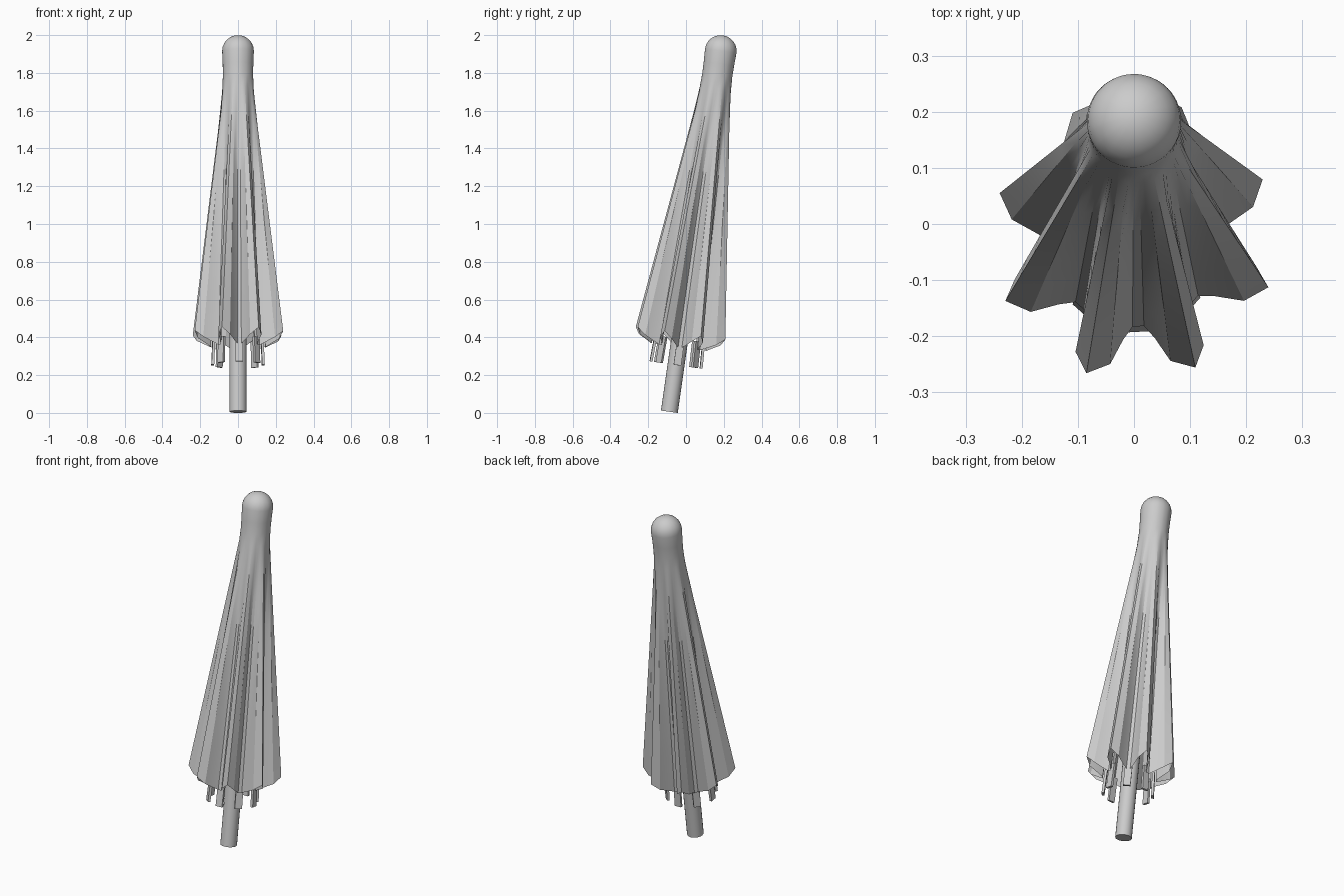
import bpy, bmesh
from math import sin, cos, pi, radians
from mathutils import Matrix, Vector

if "Cube" in bpy.data.objects:
    bpy.data.objects.remove(bpy.data.objects["Cube"])

TILT = Matrix.Translation((0, -0.088, 0.006)) @ Matrix.Rotation(radians(-8.1), 4, 'X')
RIBS, FIRST = 8, radians(25.5)


def finish(name, bm, angle=30):
    bmesh.ops.recalc_face_normals(bm, faces=bm.faces)
    me = bpy.data.meshes.new(name)
    bm.to_mesh(me)
    bm.free()
    me.transform(TILT)
    ob = bpy.data.objects.new(name, me)
    bpy.context.collection.objects.link(ob)
    bpy.ops.object.select_all(action='DESELECT')
    ob.select_set(True)
    bpy.context.view_layer.objects.active = ob
    bpy.ops.object.shade_smooth_by_angle(angle=radians(angle))
    return ob


def polar(a, r, t):
    return Vector((r * cos(a), r * sin(a), t))


# Pleated canopy: each column runs from the scalloped hem to the round neck and cap
half = [(0, .254, .42), (8.5, .222, .385), (13, .172, .36), (18.5, .145, .345)]
pleat = [(-a, r, t) for a, r, t in reversed(half[1:])] + half
neck = [(1.80, .080), (1.86, .081), (1.93, .084)]
dome = [(1.93 + .083 * sin(k * pi / 12), .084 * cos(k * pi / 12)) for k in range(1, 6)]
bm = bmesh.new()
columns = []
for i in range(RIBS):
    for a, r, t in pleat:
        ang = FIRST + i * 2 * pi / RIBS + radians(a)
        pts = []
        for k in range(7):
            s = k / 6
            pts.append(polar(ang, r + (.083 - r) * s, t + (1.73 - t) * s))
        pts += [polar(ang, rr, tt) for tt, rr in neck + dome]
        columns.append([bm.verts.new(p) for p in pts])
apex = bm.verts.new((0, 0, 2.013))
for c, d in zip(columns, columns[1:] + columns[:1]):
    for k in range(len(c) - 1):
        bm.faces.new((c[k], d[k], d[k + 1], c[k + 1]))
    bm.faces.new((c[-1], d[-1], apex))
finish("canopy", bm, 28)

# Pole
bm = bmesh.new()
bmesh.ops.create_cone(bm, cap_ends=True, segments=20, radius1=.045, radius2=.045, depth=1.8,
                      matrix=Matrix.Translation((0, 0, .9)))
finish("pole", bm)

# Rib ends hanging out below the valleys of the pleats
bm = bmesh.new()
for i in range(RIBS):
    a = FIRST + (i + .5) * 2 * pi / RIBS
    m = (Matrix.Rotation(a, 4, 'Z') @ Matrix.Translation((.131, 0, .32))
         @ Matrix.Rotation(radians(2.5), 4, 'Y').inverted() @ Matrix.Diagonal((.014, .04, .14, 1)))
    bmesh.ops.create_cube(bm, size=1, matrix=m)
finish("rib_ends", bm)
